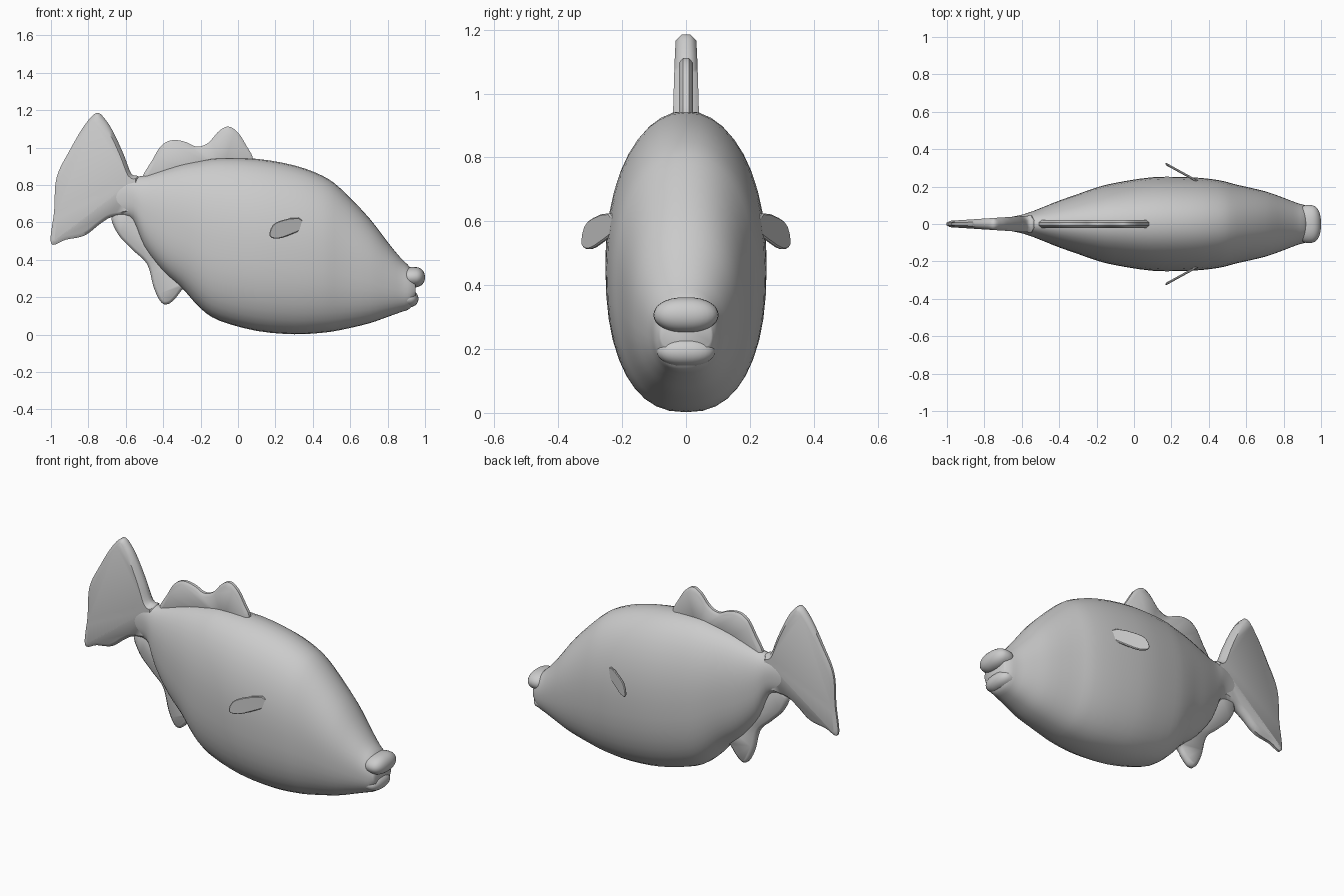
import bpy, bmesh, math
from mathutils import Vector

if "Cube" in bpy.data.objects:
    bpy.data.objects.remove(bpy.data.objects["Cube"])

skin = bpy.data.materials.new("pale_grey")
skin.diffuse_color = (0.6, 0.6, 0.6, 1)
skin.use_nodes = True
skin.node_tree.nodes["Principled BSDF"].inputs["Base Color"].default_value = skin.diffuse_color


def spline(pts, n, closed):
    """Catmull-Rom through points of any dimension."""
    out, m = [], len(pts)
    for i in range(m if closed else m - 1):
        idx = [i - 1, i, i + 1, i + 2]
        idx = [j % m if closed else min(max(j, 0), m - 1) for j in idx]
        p0, p1, p2, p3 = [pts[j] for j in idx]
        for k in range(n):
            t = k / n
            out.append([0.5 * (2 * b + (c - a) * t + (2 * a - 5 * b + 4 * c - d) * t * t
                               + (3 * b - a - 3 * c + d) * t ** 3)
                        for a, b, c, d in zip(p0, p1, p2, p3)])
    if not closed:
        out.append(list(pts[-1]))
    return out


def finish(bm, name, angle):
    bmesh.ops.recalc_face_normals(bm, faces=bm.faces)
    me = bpy.data.meshes.new(name)
    bm.to_mesh(me)
    bm.free()
    ob = bpy.data.objects.new(name, me)
    bpy.context.collection.objects.link(ob)
    me.materials.append(skin)
    bpy.ops.object.select_all(action='DESELECT')
    ob.select_set(True)
    bpy.context.view_layer.objects.active = ob
    bpy.ops.object.shade_smooth_by_angle(angle=math.radians(angle))
    return ob


def loft(bm, rings):
    n = len(rings[0])
    rings = [[bm.verts.new(p) for p in r] for r in rings]
    for a, b in zip(rings, rings[1:]):
        for i in range(n):
            j = (i + 1) % n
            bm.faces.new((a[i], a[j], b[j], b[i]))
    bm.faces.new(rings[0])
    bm.faces.new(rings[-1][::-1])


def fin(name, outline, thick, inset, n=5, offset=lambda x: 0.0, angle=50):
    """Thin plate from an x-z outline, with a rounded rim; thick(x) is half thickness."""
    pts = [Vector(p) for p in spline(outline, n, True)]
    m = len(pts)
    area = sum(pts[i].cross(pts[(i + 1) % m]) for i in range(m))
    s = 1 if area > 0 else -1
    inner = []
    for i, p in enumerate(pts):
        d = (pts[(i + 1) % m] - pts[i - 1]).normalized()
        inner.append(p + Vector((-d.y, d.x)) * s * inset)

    def ring(ps, f):
        return [(p.x, offset(p.x) + f * thick(p.x), p.y) for p in ps]
    bm = bmesh.new()
    loft(bm, [ring(inner, -1), ring(pts, -0.4), ring(pts, 0.4), ring(inner, 1)])
    return finish(bm, name, angle)


# Body: x, top, bottom, half width
sections = [
    (-0.70, 0.80, 0.66, 0.030), (-0.62, 0.84, 0.635, 0.045), (-0.56, 0.845, 0.61, 0.062),
    (-0.50, 0.85, 0.47, 0.085), (-0.40, 0.88, 0.34, 0.125), (-0.30, 0.91, 0.25, 0.160),
    (-0.20, 0.93, 0.14, 0.195), (-0.10, 0.945, 0.075, 0.220), (0.10, 0.94, 0.02, 0.250),
    (0.30, 0.905, 0.002, 0.250), (0.45, 0.85, 0.01, 0.235), (0.55, 0.78, 0.025, 0.210),
    (0.70, 0.625, 0.06, 0.175), (0.80, 0.495, 0.095, 0.140), (0.87, 0.41, 0.12, 0.113),
    (0.92, 0.36, 0.14, 0.098), (0.95, 0.30, 0.19, 0.080)]
rings = []
for x, top, bot, w in spline(sections, 3, False):
    ring = []
    for i in range(40):
        a = 2 * math.pi * i / 40
        c, s = math.cos(a), math.sin(a)
        e = 0.84 if s < 0 else 0.95        # belly a little boxier than the back
        ring.append((x, w * math.copysign(abs(c) ** e, c),
                     (top + bot) / 2 + (top - bot) / 2 * math.copysign(abs(s) ** e, s)))
    rings.append(ring)
bm = bmesh.new()
loft(bm, rings)
finish(bm, "body", 60)

# Lips
for name, (x, z), (rx, ry, rz) in (("upper_lip", (0.935, 0.307), (0.065, 0.102, 0.055)),
                                   ("lower_lip", (0.905, 0.192), (0.06, 0.092, 0.046))):
    bm = bmesh.new()
    bmesh.ops.create_uvsphere(bm, u_segments=28, v_segments=16, radius=1)
    for v in bm.verts:
        px, py, pz = v.co
        px = math.copysign(abs(px) ** 0.75, px)
        py = math.copysign(abs(py) ** 0.85, py)
        v.co = (x + rx * px, ry * py, z + rz * pz)
    finish(bm, name, 80)

# Tail fin, thickening toward its root
fin("tail_fin", [(-0.53, 0.835), (-0.57, 0.86), (-0.61, 0.96), (-0.66, 1.07), (-0.705, 1.145),
                 (-0.755, 1.185), (-0.82, 1.12), (-0.90, 0.985), (-0.97, 0.84), (-0.983, 0.66),
                 (-1.0, 0.488), (-0.92, 0.508), (-0.82, 0.53), (-0.74, 0.59), (-0.68, 0.627),
                 (-0.60, 0.64), (-0.53, 0.67)],
    lambda x: 0.016 + 0.065 * (x + 1), 0.02)

# Dorsal fin with two humps
fin("dorsal_fin", [(-0.51, 0.835), (-0.46, 0.93), (-0.41, 1.01), (-0.35, 1.04), (-0.28, 1.03),
                   (-0.22, 1.005), (-0.16, 1.025), (-0.10, 1.09), (-0.05, 1.112), (0.0, 1.08),
                   (0.045, 1.01), (0.08, 0.94), (0.06, 0.87), (-0.2, 0.85), (-0.45, 0.79)],
    lambda x: 0.022, 0.016)

# Anal fin
fin("anal_fin", [(-0.675, 0.635), (-0.64, 0.535), (-0.56, 0.45), (-0.485, 0.375), (-0.45, 0.25),
                 (-0.41, 0.172), (-0.37, 0.165), (-0.33, 0.20), (-0.29, 0.245), (-0.24, 0.225),
                 (-0.2, 0.3), (-0.35, 0.42), (-0.48, 0.58), (-0.58, 0.68)],
    lambda x: 0.024, 0.016)

# Pectoral fins, swept back from each flank
for side, name in ((1, "left_pectoral_fin"), (-1, "right_pectoral_fin")):
    fin(name, [(0.168, 0.54), (0.185, 0.585), (0.23, 0.61), (0.325, 0.625), (0.36, 0.575),
               (0.27, 0.53), (0.215, 0.513), (0.178, 0.518)],
        lambda x: 0.007, 0.004, 2, lambda x, s=side: s * (0.228 + (0.34 - x) * 0.55), 30)
